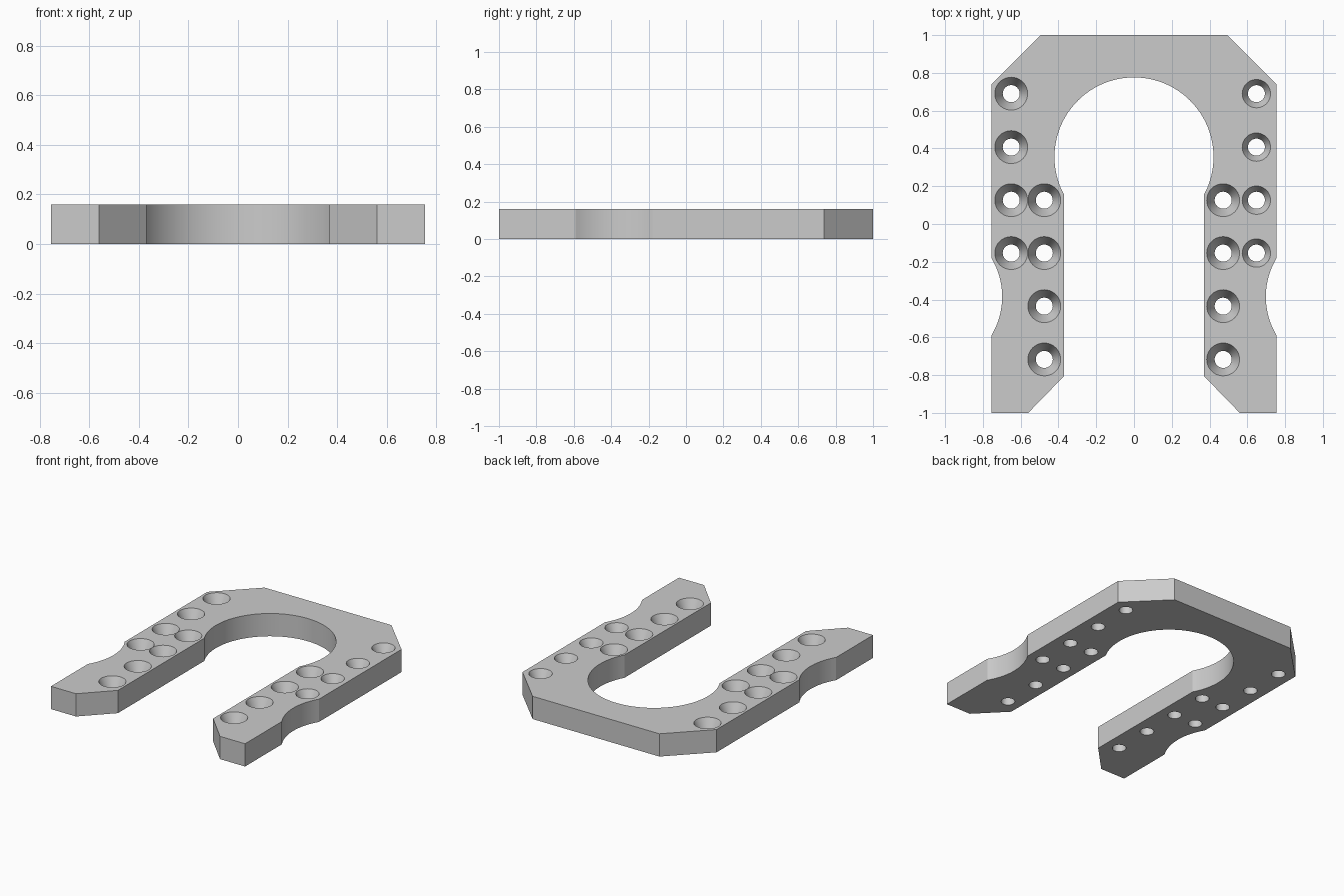
import bpy, bmesh
from math import sin, cos, pi, atan2, radians

if "Cube" in bpy.data.objects:
    bpy.data.objects.remove(bpy.data.objects["Cube"])

HEIGHT = 0.16
BORE = 0.045

grey = bpy.data.materials.new("plain grey")
grey.use_nodes = True
colour = (0.6, 0.6, 0.6, 1)
grey.diffuse_color = colour
grey.node_tree.nodes["Principled BSDF"].inputs["Base Color"].default_value = colour


def arc(cx, cy, r, start, end, steps):
    angles = [start + (end - start) * i / steps for i in range(steps + 1)]
    return [(cx + r * cos(a), cy + r * sin(a)) for a in angles]


def make_object(name, bm):
    mesh = bpy.data.meshes.new(name)
    bmesh.ops.recalc_face_normals(bm, faces=bm.faces)
    bm.to_mesh(mesh)
    bm.free()
    mesh.materials.append(grey)
    obj = bpy.data.objects.new(name, mesh)
    bpy.context.collection.objects.link(obj)
    return obj


# Left half of the outline: back edge, side notch, leg tip, round opening
notch = atan2(0.205, -0.34)
opening = atan2(-0.2, 0.37)
half = [(0.493, 1), (0.755, 0.738)]
half += arc(1.095, -0.385, 0.397, notch, 2 * pi - notch, 20)
half += [(0.755, -1), (0.56, -1), (0.37, -0.805)]
half += arc(0, 0.355, 0.421, opening, pi / 2, 48)
outline = half + [(-x, y) for x, y in reversed(half[:-1])]

# Horseshoe plate
bm = bmesh.new()
base = bm.faces.new([bm.verts.new((x, y, 0)) for x, y in outline])
top = bmesh.ops.extrude_face_region(bm, geom=[base])
bmesh.ops.translate(bm, vec=(0, 0, HEIGHT),
                    verts=[v for v in top["geom"] if isinstance(v, bmesh.types.BMVert)])
plate = make_object("horseshoe_plate", bm)

# Countersunk screw holes: column x, rim radius, sink depth, first row, last row
rows = [0.69, 0.407, 0.126, -0.154, -0.435, -0.717]
columns = [(-0.65, 0.087, 0.09, 0, 4), (-0.475, 0.087, 0.09, 2, 6),
           (0.472, 0.087, 0.09, 2, 6), (0.648, 0.075, 0.06, 0, 4)]


def add_hole(bm, x, y, rim, depth, sides=40):
    profile = [(BORE, -0.05), (BORE, HEIGHT - depth), (rim, HEIGHT), (rim, HEIGHT + 0.05)]
    rings = [[bm.verts.new((x + r * cos(2 * pi * i / sides), y + r * sin(2 * pi * i / sides), z))
              for i in range(sides)] for r, z in profile]
    for low, high in zip(rings, rings[1:]):
        for i in range(sides):
            j = (i + 1) % sides
            bm.faces.new((low[i], low[j], high[j], high[i]))
    bm.faces.new(rings[0][::-1])
    bm.faces.new(rings[-1])


bm = bmesh.new()
for x, rim, depth, first, last in columns:
    for y in rows[first:last]:
        add_hole(bm, x, y, rim, depth)
cutter = make_object("hole_cutter", bm)
cutter.hide_render = True

bpy.context.view_layer.objects.active = plate
plate.select_set(True)
cut = plate.modifiers.new("screw holes", "BOOLEAN")
cut.operation = "DIFFERENCE"
cut.solver = "EXACT"
cut.object = cutter
bpy.ops.object.modifier_apply(modifier=cut.name)
bpy.data.objects.remove(cutter)

# Smooth round walls, crisp edges
bpy.ops.object.shade_smooth_by_angle(angle=radians(20))
